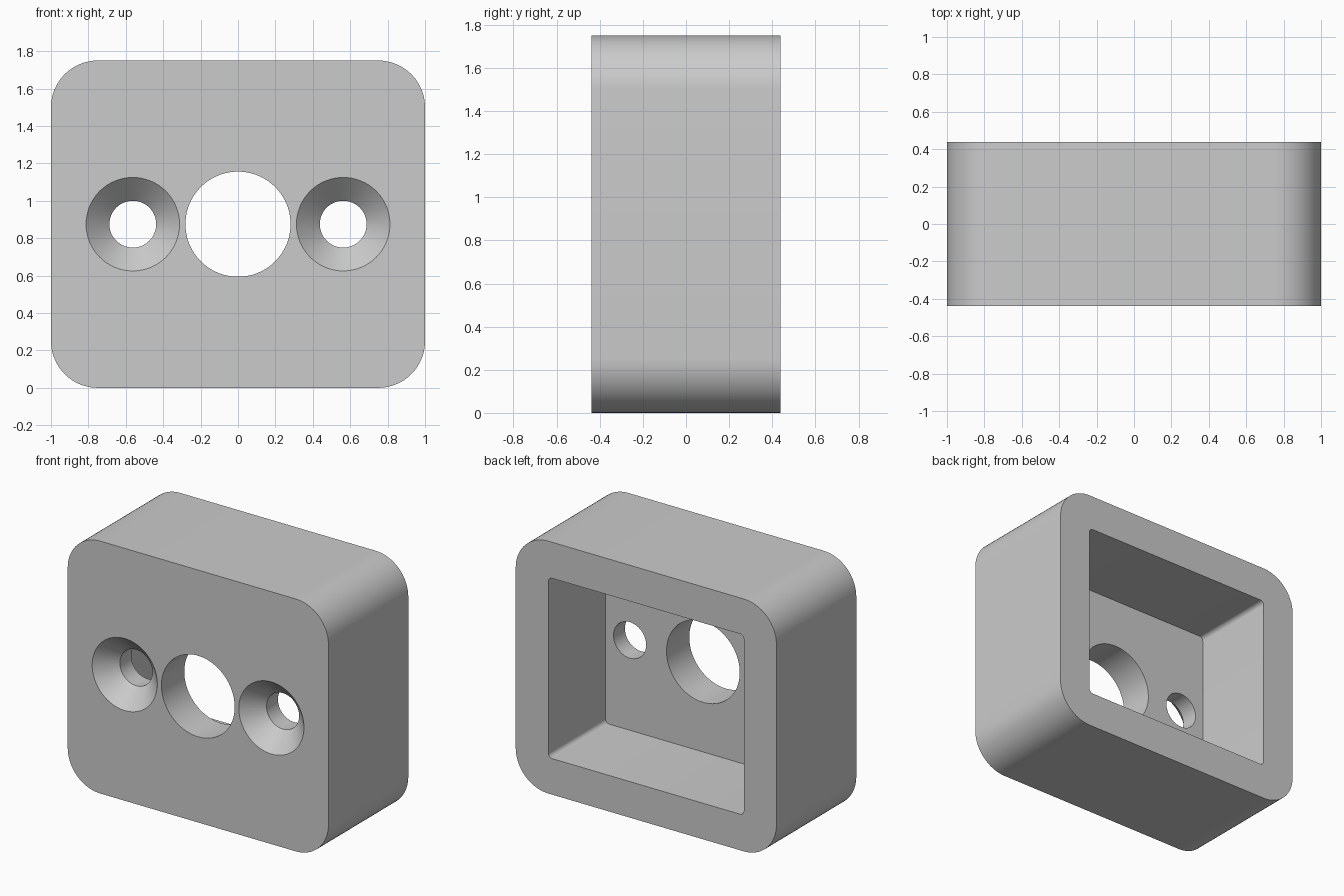
import bpy
import math

cube = bpy.data.objects.get("Cube")
if cube:
    bpy.data.objects.remove(cube, do_unlink=True)

W, D, H = 2.0, 0.875, 1.75
WALL = 0.25
FRONT, BACK, MID = -D / 2, D / 2, H / 2

grey = bpy.data.materials.new("plain grey")
grey.use_nodes = True
grey.diffuse_color = (0.6, 0.6, 0.6, 1)
grey.node_tree.nodes["Principled BSDF"].inputs["Base Color"].default_value = (0.6, 0.6, 0.6, 1)


def loft(name, rings):
    """Closed solid through a list of (y, [(x, z), ...]) cross-sections."""
    n = len(rings[0][1])
    verts = [(x, y, z) for y, ring in rings for x, z in ring]
    faces = [tuple(range(n)), tuple(reversed(range(len(verts) - n, len(verts))))]
    for k in range(len(rings) - 1):
        a, b = k * n, (k + 1) * n
        for i in range(n):
            j = (i + 1) % n
            faces.append((a + j, a + i, b + i, b + j))
    mesh = bpy.data.meshes.new(name)
    mesh.from_pydata(verts, [], faces)
    mesh.materials.append(grey)
    obj = bpy.data.objects.new(name, mesh)
    bpy.context.collection.objects.link(obj)
    return obj


def rounded_rect(w, h, r, steps):
    pts = []
    for k, (sx, sz) in enumerate([(1, 1), (-1, 1), (-1, -1), (1, -1)]):
        for i in range(steps + 1):
            a = math.pi / 2 * (k + i / steps)
            pts.append((sx * (w / 2 - r) + r * math.cos(a),
                        MID + sz * (h / 2 - r) + r * math.sin(a)))
    return pts


def circle(cx, r, n=64):
    return [(cx + r * math.cos(2 * math.pi * i / n),
             MID + r * math.sin(2 * math.pi * i / n)) for i in range(n)]


# Block with rounded upright corners
outline = rounded_rect(W, H, 0.25, 16)
housing = loft("housing", [(FRONT, outline), (BACK, outline)])

# Rear pocket, open at the back
pocket = rounded_rect(W - 2 * WALL, H - 2 * WALL, 0.03, 6)
cutters = [loft("pocket_cutter", [(FRONT + WALL, pocket), (BACK + 0.1, pocket)])]

# Central through hole
bore = circle(0, 0.281, 96)
cutters.append(loft("centre_hole_cutter", [(FRONT - 0.1, bore), (0, bore)]))

# Countersunk screw holes either side
for side, x in (("left", 0.5625), ("right", -0.5625)):
    cutters.append(loft(side + "_screw_hole_cutter", [
        (FRONT - 0.05, circle(x, 0.30)),
        (FRONT + 0.125, circle(x, 0.125)),
        (0, circle(x, 0.125))]))

# Cut the openings, then drop the cutters
bpy.ops.object.select_all(action='DESELECT')
bpy.context.view_layer.objects.active = housing
housing.select_set(True)
for c in cutters:
    c.hide_render = True
    mod = housing.modifiers.new(c.name, 'BOOLEAN')
    mod.operation = 'DIFFERENCE'
    mod.solver = 'EXACT'
    mod.object = c
    bpy.ops.object.modifier_apply(modifier=mod.name)
for c in cutters:
    bpy.data.objects.remove(c, do_unlink=True)

bpy.ops.object.shade_smooth_by_angle(angle=math.radians(30))
